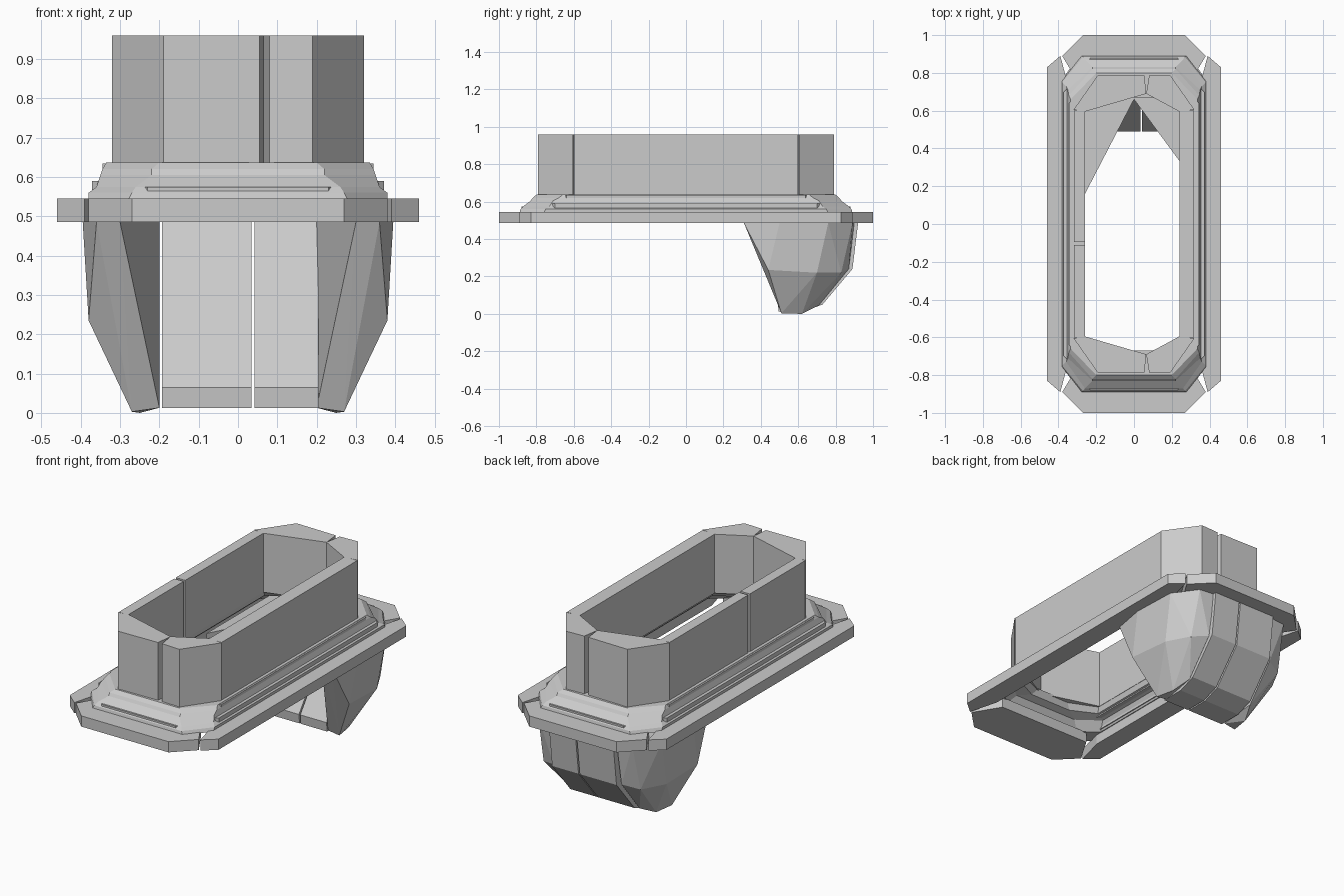
import bpy, bmesh

if "Cube" in bpy.data.objects:
    bpy.data.objects.remove(bpy.data.objects["Cube"])


def make(name, bm):
    bmesh.ops.recalc_face_normals(bm, faces=bm.faces)
    mesh = bpy.data.meshes.new(name)
    bm.to_mesh(mesh)
    bm.free()
    obj = bpy.data.objects.new(name, mesh)
    bpy.context.collection.objects.link(obj)
    return obj


def hull(name, pts):
    """Flat-faced convex block around points."""
    bm = bmesh.new()
    for p in pts:
        bm.verts.new(p)
    res = bmesh.ops.convex_hull(bm, input=bm.verts)
    junk = [g for g in res["geom_interior"] if isinstance(g, bmesh.types.BMVert)]
    bmesh.ops.delete(bm, geom=junk, context='VERTS')
    bmesh.ops.dissolve_limit(bm, angle_limit=0.01, verts=bm.verts, edges=bm.edges)
    return make(name, bm)


def prism(name, poly, z0, z1):
    bm = bmesh.new()
    lo = [bm.verts.new((x, y, z0)) for x, y in poly]
    hi = [bm.verts.new((x, y, z1)) for x, y in poly]
    n = len(poly)
    bm.faces.new(lo)
    bm.faces.new(hi)
    for i in range(n):
        j = (i + 1) % n
        bm.faces.new((lo[i], lo[j], hi[j], hi[i]))
    return make(name, bm)


def octagon(hx, hy, cx, cy):
    return [(hx, -cy), (hx, cy), (cx, hy), (-cx, hy),
            (-hx, cy), (-hx, -cy), (-cx, -hy), (cx, -hy)]


def ring(name, profile):
    """Closed cross-section swept round an octagon: (hx, hy, cx, cy, z)."""
    bm = bmesh.new()
    loops = [[bm.verts.new((x, y, p[4])) for x, y in octagon(*p[:4])]
             for p in profile]
    for k, a in enumerate(loops):
        b = loops[(k + 1) % len(loops)]
        for i in range(8):
            j = (i + 1) % 8
            bm.faces.new((a[i], a[j], b[j], b[i]))
    return make(name, bm)


# base flange: end plates and side bars
for s, end in ((-1, "front"), (1, "back")):
    prism(end + "_flange", [(x, s * y) for x, y in
          ((-.27, 1), (.27, 1), (.38, .89), (.29, .74), (-.29, .74), (-.38, .89))],
          .485, .545)
for s, side in ((-1, "left"), (1, "right")):
    prism(side + "_flange", [(s * x, y) for x, y in
          ((.46, -.83), (.46, .83), (.39, .89), (.345, .72), (.345, -.72), (.39, -.89))],
          .485, .545)

# stepped skirt between flange and collar
ring("stepped_skirt", [
    (.38, .89, .28, .76, .54), (.38, .885, .27, .75, .56),
    (.36, .87, .26, .73, .575), (.35, .83, .22, .71, .605),
    (.345, .82, .22, .68, .62), (.335, .80, .20, .66, .637),
    (.26, .67, .10, .60, .637), (.27, .69, .13, .62, .60),
    (.32, .73, .20, .64, .585), (.34, .76, .24, .68, .54)])

# side ledges on the skirt
for s, side in ((-1, "left"), (1, "right")):
    prism(side + "_ledge", [(s * x, y) for x, y in
          ((.33, -.74), (.372, -.70), (.372, .70), (.33, .74))], .55, .59)
    prism(side + "_ledge_top", [(s * x, y) for x, y in
          ((.28, -.68), (.345, -.64), (.345, .64), (.28, .68))], .59, .635)

# end ledges on the skirt
for s, end in ((-1, "front"), (1, "back")):
    prism(end + "_ledge", [(x, s * y) for x, y in
          ((-.27, .82), (-.23, .88), (.23, .88), (.27, .82))], .55, .575)

# upright collar: split end blocks and long walls
for s, end in ((-1, "front"), (1, "back")):
    prism(end + "_collar_left", [(x, s * y) for x, y in
          ((-.32, .605), (-.19, .79), (.055, .785), (.065, .69), (-.26, .595))],
          .63, .96)
    prism(end + "_collar_right", [(x, s * y) for x, y in
          ((.32, .605), (.19, .79), (.08, .785), (.065, .69), (.24, .595))],
          .63, .96)
prism("right_collar_wall", [(.24, -.60), (.318, -.60), (.318, .60), (.24, .60)], .63, .96)
for a, b, part in ((-.60, -.11, "front"), (-.095, .60, "back")):
    prism("left_collar_wall_" + part,
          [(-.26, a), (-.318, a), (-.318, b), (-.26, b)], .63, .96)

# inner corner gussets above the scoop
prism("left_gusset", [(-.28, .12), (0, .66), (0, .74), (-.28, .70)], .545, .575)
prism("right_gusset", [(.28, .28), (0, .66), (0, .74), (.28, .70)], .545, .575)

# scoop under the back end: side cheeks
for s, side in ((-1, "left"), (1, "right")):
    hull(side + "_scoop_cheek", [(s * x, y, z) for x, y, z in (
        (.36, .31, .485), (.30, .31, .485), (.395, .50, .485), (.385, .76, .485),
        (.29, .89, .485), (.20, .90, .485), (.20, .80, .485),
        (.38, .44, .235), (.37, .70, .22), (.30, .83, .22), (.21, .87, .24),
        (.27, .51, .003), (.20, .51, .013), (.25, .62, 0), (.21, .71, .045))])

# scoop back panels, split at the middle
for a, b, part in ((-.193, .034, "left"), (.042, .205, "right")):
    hull(part + "_scoop_back", [(x, y, z) for x in (a, b) for y, z in (
        (.92, .485), (.89, .24), (.73, .05), (.63, .013), (.495, .013),
        (.49, .065), (.80, .485))])
